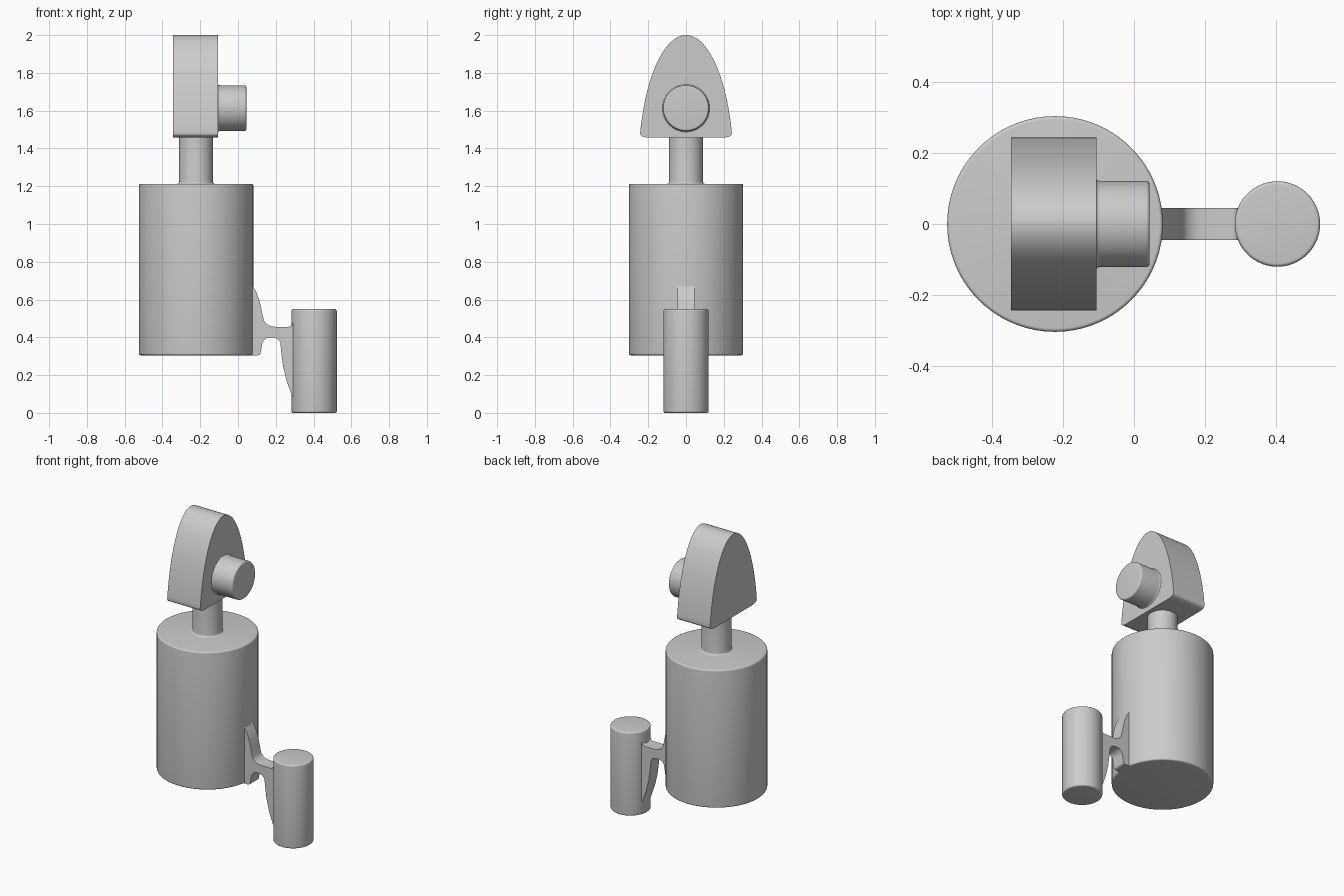
import bpy, bmesh, math
from mathutils import Vector, Matrix

if "Cube" in bpy.data.objects:
    bpy.data.objects.remove(bpy.data.objects["Cube"])


def rounded(points, steps=5):
    """Turn (a, b, radius) corners into an outline with softened corners."""
    out, n = [], len(points)
    for i, (a, b, r) in enumerate(points):
        p = Vector((a, b))
        if r == 0:
            out.append(p)
            continue
        before = Vector(points[i - 1][:2]) - p
        after = Vector(points[(i + 1) % n][:2]) - p
        s = p + before.normalized() * min(r, before.length / 2)
        e = p + after.normalized() * min(r, after.length / 2)
        for k in range(steps + 1):
            t = k / steps
            # weighted middle point makes the quadratic close to a circular arc
            w = (1 - t) ** 2, 2 * t * (1 - t) * math.sqrt(0.5), t * t
            out.append((s * w[0] + p * w[1] + e * w[2]) / sum(w))
    return out


def finish(name, bm, angle=35):
    bmesh.ops.remove_doubles(bm, verts=bm.verts, dist=1e-5)
    bmesh.ops.recalc_face_normals(bm, faces=bm.faces)
    mesh = bpy.data.meshes.new(name)
    bm.to_mesh(mesh)
    bm.free()
    obj = bpy.data.objects.new(name, mesh)
    bpy.context.collection.objects.link(obj)
    bpy.ops.object.select_all(action='DESELECT')
    obj.select_set(True)
    bpy.context.view_layer.objects.active = obj
    bpy.ops.object.shade_smooth_by_angle(angle=math.radians(angle))
    return obj


def lathe(name, profile, matrix, sides=72):
    """Spin a (radius, height, rounding) profile about z, then place it."""
    bm = bmesh.new()
    vs = [bm.verts.new((p.x, 0, p.y)) for p in rounded(profile)]
    edges = [bm.edges.new(pair) for pair in zip(vs, vs[1:])]
    bmesh.ops.spin(bm, geom=vs + edges, cent=(0, 0, 0), axis=(0, 0, 1),
                   angle=math.tau, steps=sides, use_duplicate=False)
    bmesh.ops.transform(bm, matrix=matrix, verts=bm.verts)
    return finish(name, bm)


def extrude(name, outline, depth):
    bm = bmesh.new()
    face = bm.faces.new([bm.verts.new(p) for p in outline])
    new = bmesh.ops.extrude_face_region(bm, geom=[face])['geom']
    bmesh.ops.translate(bm, vec=depth,
                        verts=[v for v in new if isinstance(v, bmesh.types.BMVert)])
    return finish(name, bm)


# Main drum with its neck
lathe("body_and_neck",
      [(0, 0.305, 0), (0.303, 0.305, 0.01), (0.303, 1.212, 0.01),
       (0.09, 1.212, 0.012), (0.09, 1.47, 0), (0, 1.47, 0)],
      Matrix.Translation((-0.222, 0, 0)))

# Arched head: tall elliptical dome over a flat, round-cornered base
dome = []
low, centre, height = 1.5, 1.3, 0.7
start = math.asin((low - centre) / height)
for i in range(49):
    t = start + (math.pi - 2 * start) * i / 48
    dome.append((0.241 * math.cos(t) / math.cos(start), centre + height * math.sin(t), 0))
base = [(-0.245, 1.457, 0.05), (0.245, 1.457, 0.05)]
extrude("head", [(-0.345, p.x, p.y) for p in rounded(dome + base)], (0.24, 0, 0))

# Round knob on the side of the head
lathe("knob",
      [(0.135, -0.002, 0), (0.121, 0, 0.01), (0.121, 0.149, 0.01), (0, 0.149, 0)],
      Matrix.Translation((-0.105, 0, 1.613)) @ Matrix.Rotation(math.pi / 2, 4, 'Y'))

# Small side cylinder
lathe("side_cylinder",
      [(0, 0, 0), (0.12, 0, 0.01), (0.12, 0.549, 0.01), (0, 0.549, 0)],
      Matrix.Translation((0.403, 0, 0)), 56)

# Curved bracket joining the two cylinders
bracket = rounded([
    (0.05, 0.305, 0), (0.118, 0.305, 0.012), (0.134, 0.40, 0.035),
    (0.222, 0.40, 0.05), (0.228, 0.33, 0), (0.238, 0.25, 0), (0.257, 0.17, 0),
    (0.286, 0.09, 0), (0.31, 0.09, 0), (0.31, 0.475, 0), (0.29, 0.475, 0),
    (0.282, 0.456, 0.015), (0.145, 0.456, 0.05), (0.128, 0.53, 0),
    (0.115, 0.59, 0), (0.098, 0.638, 0), (0.077, 0.675, 0), (0.05, 0.675, 0)])
extrude("bracket", [(p.x, -0.045, p.y) for p in bracket], (0, 0.09, 0))
